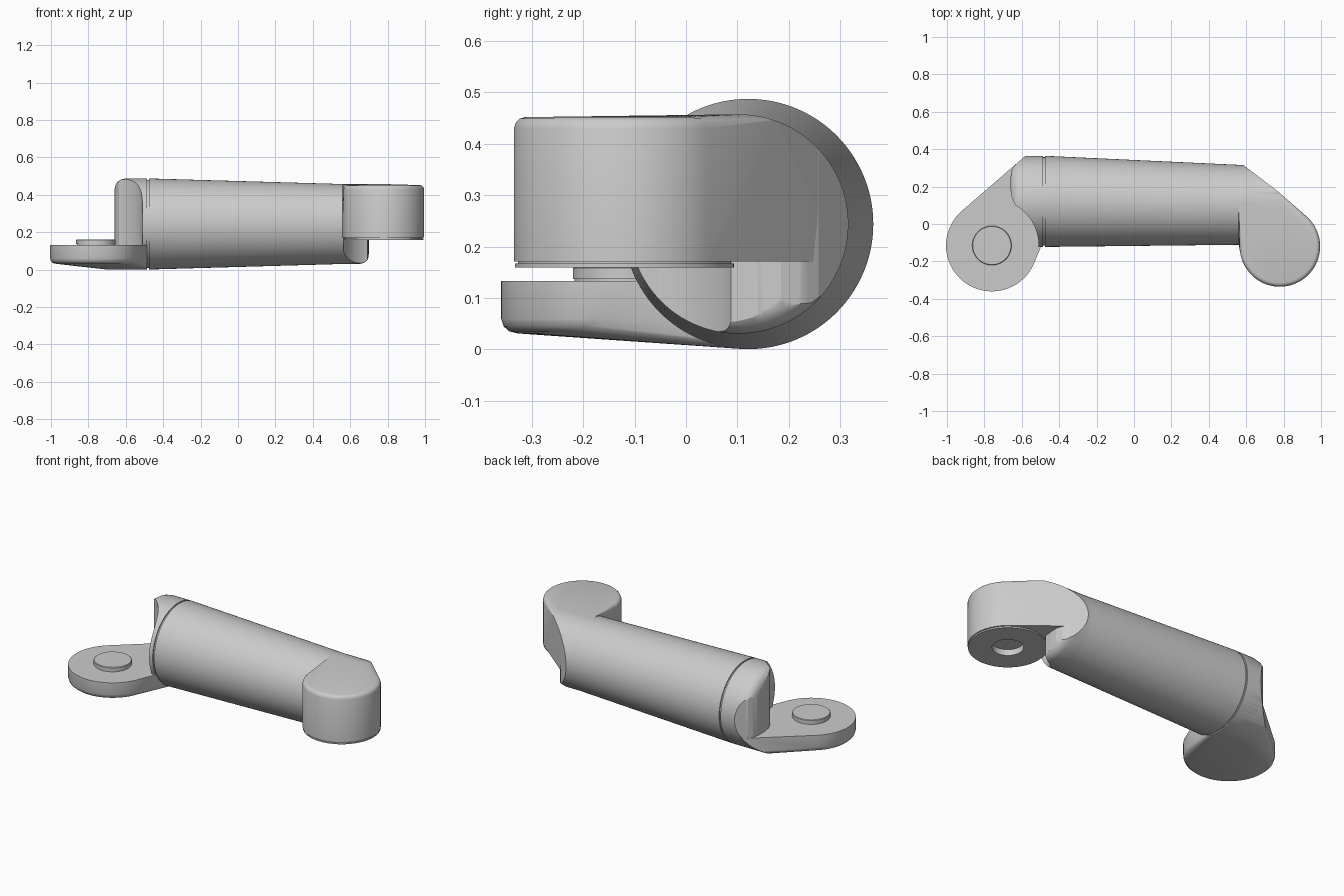
import bpy, bmesh
from math import sin, cos, pi, radians, sqrt

if "Cube" in bpy.data.objects:
    bpy.data.objects.remove(bpy.data.objects["Cube"])

ZC = 0.244                      # height of the tube axis
N = 128
LEFT, RIGHT = (-0.76, -0.115), (0.78, -0.12)     # joint axes
TUBE_L, TUBE_R = (0.121, 0.2435), (0.1025, 0.2135)  # (centre y, radius)


def finish(name, bm, smooth=True):
    bmesh.ops.recalc_face_normals(bm, faces=bm.faces[:])
    me = bpy.data.meshes.new(name)
    bm.to_mesh(me)
    bm.free()
    ob = bpy.data.objects.new(name, me)
    bpy.context.collection.objects.link(ob)
    if smooth:
        shade(ob)
    return ob


def activate(ob):
    bpy.ops.object.select_all(action='DESELECT')
    ob.select_set(True)
    bpy.context.view_layer.objects.active = ob


def shade(ob):
    activate(ob)
    bpy.ops.object.shade_smooth_by_angle(angle=radians(32))


def boolean(ob, cutter, op):
    m = ob.modifiers.new("cut", 'BOOLEAN')
    m.operation, m.object, m.solver = op, cutter, 'EXACT'
    activate(ob)
    bpy.ops.object.modifier_apply(modifier=m.name)
    bpy.data.objects.remove(cutter)
    shade(ob)


def loft(name, rings, place):
    """Skin a row of circles and cap both ends."""
    bm = bmesh.new()
    rows = [[bm.verts.new(place(r, 2 * pi * i / N)) for i in range(N)] for r in rings]
    for a, b in zip(rows, rows[1:]):
        for i in range(N):
            j = (i + 1) % N
            bm.faces.new((a[i], a[j], b[j], b[i]))
    bm.faces.new(rows[0])
    bm.faces.new(rows[-1])
    return finish(name, bm)


def tube(name, rings):          # rings: (x, centre y, radius)
    return loft(name, rings, lambda r, a: (r[0], r[1] + r[2] * cos(a), ZC + r[2] * sin(a)))


def lathe(name, c, rings):      # rings: (z, radius) about a vertical axis
    return loft(name, rings, lambda r, a: (c[0] + r[1] * cos(a), c[1] + r[1] * sin(a), r[0]))


def prism(name, pts, z0, z1):
    bm = bmesh.new()
    f = bm.faces.new([bm.verts.new((x, y, z0)) for x, y in pts])
    ext = bmesh.ops.extrude_face_region(bm, geom=[f])
    for v in ext['geom']:
        if isinstance(v, bmesh.types.BMVert):
            v.co.z = z1
    return finish(name, bm, False)


def hull(name, pts):
    bm = bmesh.new()
    for p in pts:
        bm.verts.new(p)
    bmesh.ops.convex_hull(bm, input=bm.verts[:])
    bmesh.ops.delete(bm, geom=[v for v in bm.verts if not v.link_faces], context='VERTS')
    bmesh.ops.dissolve_limit(bm, angle_limit=0.002, verts=bm.verts[:], edges=bm.edges[:])
    return finish(name, bm)


def disc_points(c, rings):
    return [(c[0] + r * cos(2 * pi * i / N), c[1] + r * sin(2 * pi * i / N), z)
            for z, r in rings for i in range(N)]


def section(cy, r, zcut, side):
    """Part of the tube circle above (+1) or below (-1) a height."""
    pts = [(cy + r * cos(2 * pi * i / N), ZC + r * sin(2 * pi * i / N)) for i in range(N)]
    pts = [p for p in pts if (p[1] - zcut) * side > 0]
    w = sqrt(r * r - (zcut - ZC) ** 2)
    return pts + [(cy - w, zcut), (cy + w, zcut)]


def arc(c, r, a0, a1, n=24):
    return [(c[0] + r * cos(radians(a0 + (a1 - a0) * i / n)),
             c[1] + r * sin(radians(a0 + (a1 - a0) * i / n))) for i in range(n + 1)]


# main tapered tube, with the seam groove core
tube("arm_tube", [(-0.477, *TUBE_L), (0.565, *TUBE_R)])
tube("seam_core", [(-0.495, TUBE_L[0], 0.236), (-0.47, TUBE_L[0], 0.236)])

# left end cap: rounded tube end, scooped around the joint
y, r = TUBE_L
cap = tube("left_end_cap", [(-0.487, y, r), (-0.60, y, r), (-0.625, y, r - 0.005),
                            (-0.645, y, r - 0.018), (-0.657, y, r - 0.037), (-0.662, y, r - 0.06)])
foot = [(-0.45, 0.478), (-0.58, 0.365), (-0.635, 0.317), (-0.653, 0.29), (-0.661, 0.25),
        (-0.661, 0.19), (-0.653, 0.14)]
foot += arc(LEFT, 0.25, 60, 5) + [(-0.51, -0.2), (-0.45, -0.2)]
boolean(cap, prism("left_foot", foot, -0.1, 0.6), 'INTERSECT')

# left flange plate, blending from the disc into the tube underside
pts = disc_points(LEFT, [(0.133, 0.245), (0.06, 0.245), (0.045, 0.24), (0.035, 0.229), (0.031, 0.212)])
for py, pz in section(y, r, 0.133, -1):
    pts.append((-0.487, py, pz))
    pts.append((max(-0.70, -0.58 - (0.365 - py) * 1.148) if py > 0.1 else -0.53, py, pz))
hull("left_flange", pts)
lathe("flange_boss_neck", LEFT, [(0.12, 0.102), (0.14, 0.102)])
lathe("flange_boss", LEFT, [(0.137, 0.105), (0.158, 0.105), (0.161, 0.102)])

# right end cap: lower tube end, scooped under the head
y, r = TUBE_R
cap = tube("right_end_cap", [(0.56, y, r), (0.65, y, r), (0.672, y, r - 0.005),
                             (0.688, y, r - 0.016), (0.697, y, r - 0.03), (0.701, y, r - 0.05)])
foot = [(0.50, 0.38), (0.585, 0.315), (0.66, 0.258), (0.688, 0.225), (0.70, 0.185), (0.698, 0.14)]
foot += arc(RIGHT, 0.225, 113, 176) + [(0.556, -0.2), (0.50, -0.2)]
boolean(cap, prism("right_foot", foot, -0.1, 0.6), 'INTERSECT')

# right head: upright cylinder blended with the upper tube
pts = disc_points(RIGHT, [(0.171, 0.215), (0.43, 0.215), (0.442, 0.211), (0.449, 0.204), (0.452, 0.193)])
for py, pz in section(y, r, 0.171, 1):
    pts.append((0.56, py, pz))
    if py > 0.09:
        pts.append((min(0.78, 0.585 + (0.315 - py) * 1.309), py, pz))
head = hull("right_head", pts)
boolean(head, lathe("head_bore", RIGHT, [(0.10, 0.085), (0.195, 0.085)]), 'DIFFERENCE')

# seal ring under the head
seal = lathe("head_seal_ring", RIGHT, [(0.159, 0.213), (0.167, 0.213), (0.167, 0.207), (0.173, 0.207)])
boolean(seal, lathe("seal_bore", RIGHT, [(0.10, 0.085), (0.25, 0.085)]), 'DIFFERENCE')
